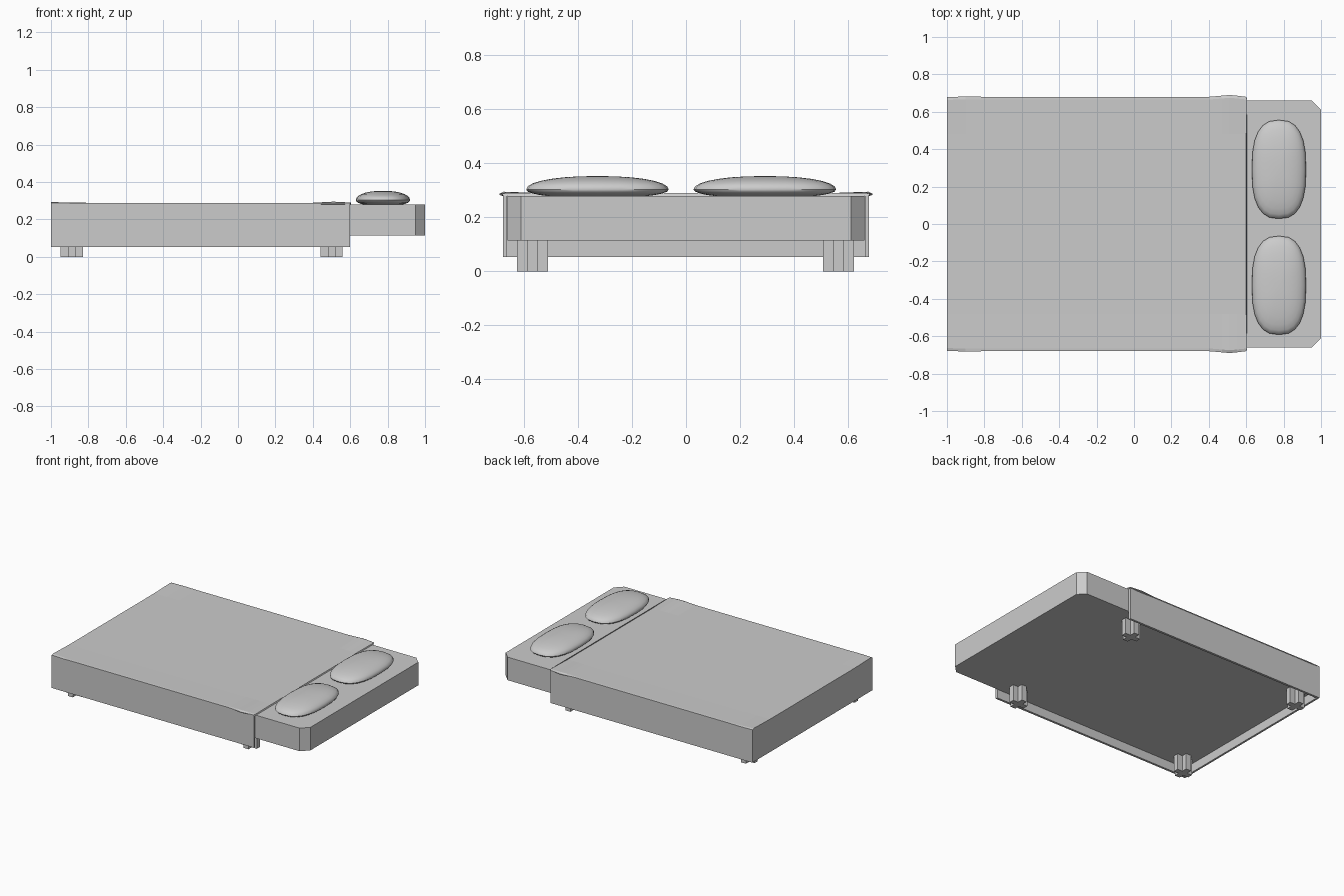
import bpy, bmesh, math

if "Cube" in bpy.data.objects:
    bpy.data.objects.remove(bpy.data.objects["Cube"])

grey = bpy.data.materials.new("plain_grey")
grey.diffuse_color = (0.6, 0.6, 0.6, 1)
grey.use_nodes = True
grey.node_tree.nodes["Principled BSDF"].inputs["Base Color"].default_value = grey.diffuse_color


def finish(name, bm):
    bmesh.ops.recalc_face_normals(bm, faces=bm.faces[:])
    me = bpy.data.meshes.new(name)
    bm.to_mesh(me)
    bm.free()
    me.materials.append(grey)
    ob = bpy.data.objects.new(name, me)
    bpy.context.collection.objects.link(ob)
    return ob


def loft(name, rings):
    """Closed solid through rings of equal length, capped at both ends."""
    bm = bmesh.new()
    vs = [[bm.verts.new(p) for p in r] for r in rings]
    n = len(vs[0])
    for a, b in zip(vs, vs[1:]):
        for i in range(n):
            j = (i + 1) % n
            bm.faces.new((a[i], a[j], b[j], b[i]))
    bm.faces.new(vs[0])
    bm.faces.new(vs[-1])
    return finish(name, bm)


def prism(name, outline, z0, z1):
    return loft(name, [[(x, y, z) for x, y in outline] for z in (z0, z1)])


def smooth(ob, angle):
    bpy.ops.object.select_all(action='DESELECT')
    ob.select_set(True)
    bpy.context.view_layer.objects.active = ob
    bpy.ops.object.shade_smooth_by_angle(angle=math.radians(angle))


# Mattress with cut head corners
prism("mattress", [(-0.985, -0.66), (0.95, -0.66), (1, -0.61), (1, 0.61),
                   (0.95, 0.66), (-0.985, 0.66)], 0.115, 0.28)

# Blanket skirt hanging around three sides
prism("blanket_skirt", [(0.6, -0.678), (-1, -0.678), (-1, 0.678), (0.6, 0.678),
                        (0.6, 0.662), (-0.986, 0.662), (-0.986, -0.662), (0.6, -0.662)],
      0.053, 0.283)

# Blanket top, slightly puffed near the head corners
rings = []
for x, w, zt in [(-1, 0.678, 0.293), (-0.9, 0.682, 0.290), (-0.8, 0.68, 0.289), (0.4, 0.68, 0.289),
                 (0.47, 0.686, 0.293), (0.51, 0.69, 0.295), (0.55, 0.686, 0.293), (0.6, 0.68, 0.29)]:
    half = [(w - 0.012, 0.279), (w, 0.283), (w, 0.288), (w - 0.015, zt), (0.48, 0.288)]
    ends = half + [(-y, z) for y, z in reversed(half)]
    # head edge bulges a little over the skirt
    rings.append([(x + (0.005 if x == 0.6 and 0.5 < abs(y) < 0.67 else 0), y, z)
                  for y, z in ends])
loft("blanket_top", rings)


# Pillows: squarish ellipsoids sunk slightly into the mattress
def power(v, e):
    return math.copysign(abs(v) ** e, v)


def pillow(name, cy):
    bm = bmesh.new()
    bmesh.ops.create_uvsphere(bm, u_segments=24, v_segments=14, radius=1)
    for v in bm.verts:
        x, y, z = v.co
        r = math.hypot(x, y)
        if r > 1e-5:
            k = r ** 0.9 / r
            x, y = k * r * power(x / r, 0.77), k * r * power(y / r, 0.77)
        else:
            x = y = 0
        v.co = (0.775 + 0.145 * x, cy + 0.264 * y,
                0.303 + (0.05 if z > 0 else 0.032) * power(z, 0.95))
    smooth(finish(name, bm), 40)


pillow("pillow_back", 0.292)
pillow("pillow_front", -0.328)

# Cross-section legs
a, b = 0.06, 0.02
plus = [(a, -b), (a, b), (b, b), (b, a), (-b, a), (-b, b),
        (-a, b), (-a, -b), (-b, -b), (-b, -a), (b, -a), (b, -b)]
for ex, cx in (("foot", -0.89), ("head", 0.50)):
    for ey, cy in (("front", -0.568), ("back", 0.565)):
        prism(f"leg_{ex}_{ey}", [(cx + x, cy + y * 0.95) for x, y in plus], 0, 0.12)
